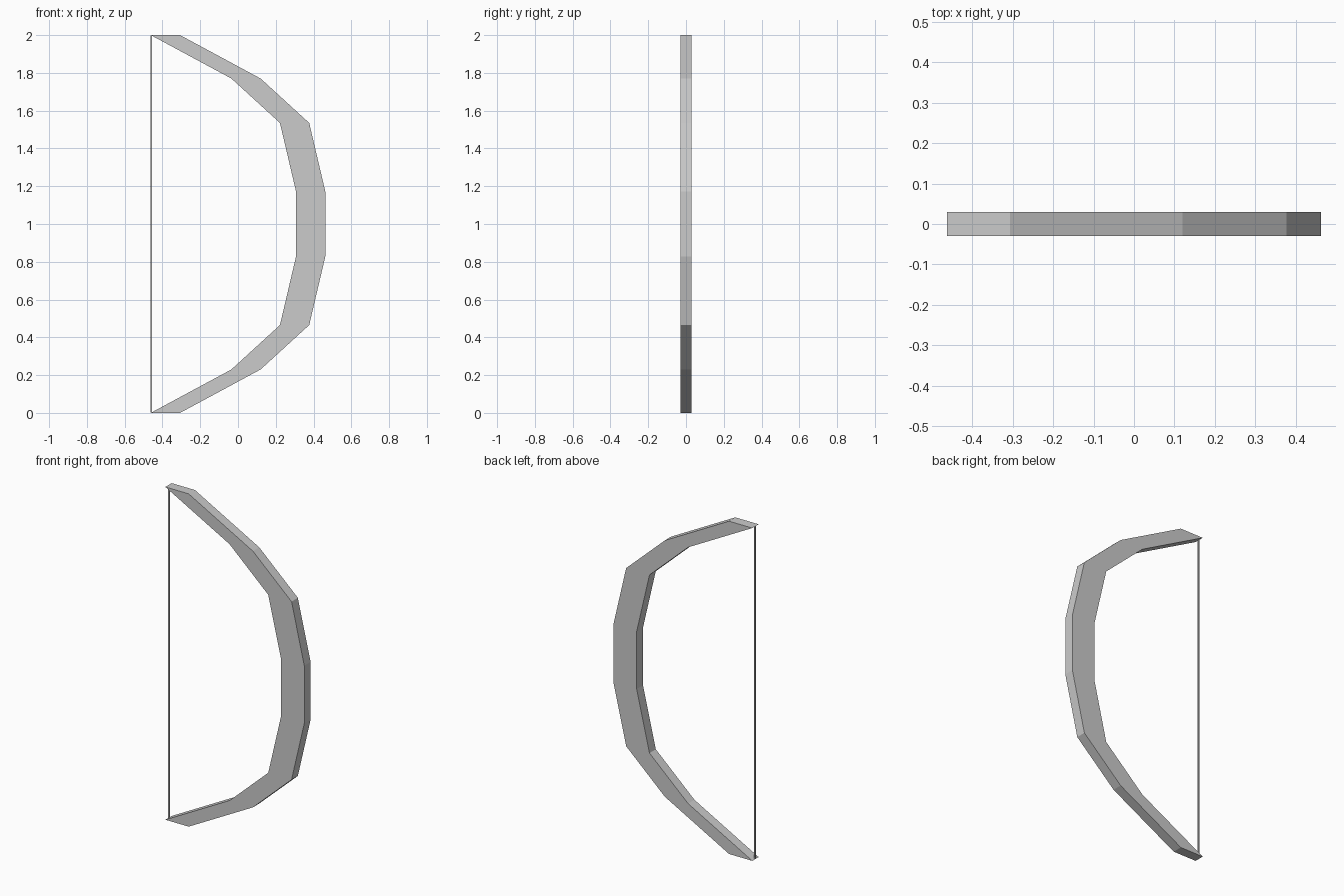
import bpy, bmesh

if "Cube" in bpy.data.objects:
    bpy.data.objects.remove(bpy.data.objects["Cube"])

DEPTH = 0.03    # half thickness in y
GRIP = 0.155    # limb width along x


def make_object(name, bm):
    bmesh.ops.recalc_face_normals(bm, faces=bm.faces)
    mesh = bpy.data.meshes.new(name)
    bm.to_mesh(mesh)
    bm.free()
    obj = bpy.data.objects.new(name, mesh)
    bpy.context.collection.objects.link(obj)
    return obj


# Bow limb: inner edge of the upper half, mirrored about z = 1
upper = [(-0.462, 2.0), (-0.035, 1.77), (0.222, 1.535), (0.307, 1.173)]
inner = upper + [(x, 2 - z) for x, z in reversed(upper)]

bm = bmesh.new()
rings = []
for x, z in inner:
    corners = [(x, -DEPTH), (x + GRIP, -DEPTH), (x + GRIP, DEPTH), (x, DEPTH)]
    rings.append([bm.verts.new((cx, cy, z)) for cx, cy in corners])
for a, b in zip(rings, rings[1:]):
    for i in range(4):
        j = (i + 1) % 4
        bm.faces.new((a[i], a[j], b[j], b[i]))
bm.faces.new(rings[0])
bm.faces.new(rings[-1])
make_object("bow_limb", bm)

# Bowstring: thin square cord between the two tips
bm = bmesh.new()
bmesh.ops.create_cube(bm, size=1)
bmesh.ops.scale(bm, vec=(0.008, 0.008, 1.996), verts=bm.verts)
string = make_object("bowstring", bm)
string.location = (-0.458, 0, 1)
